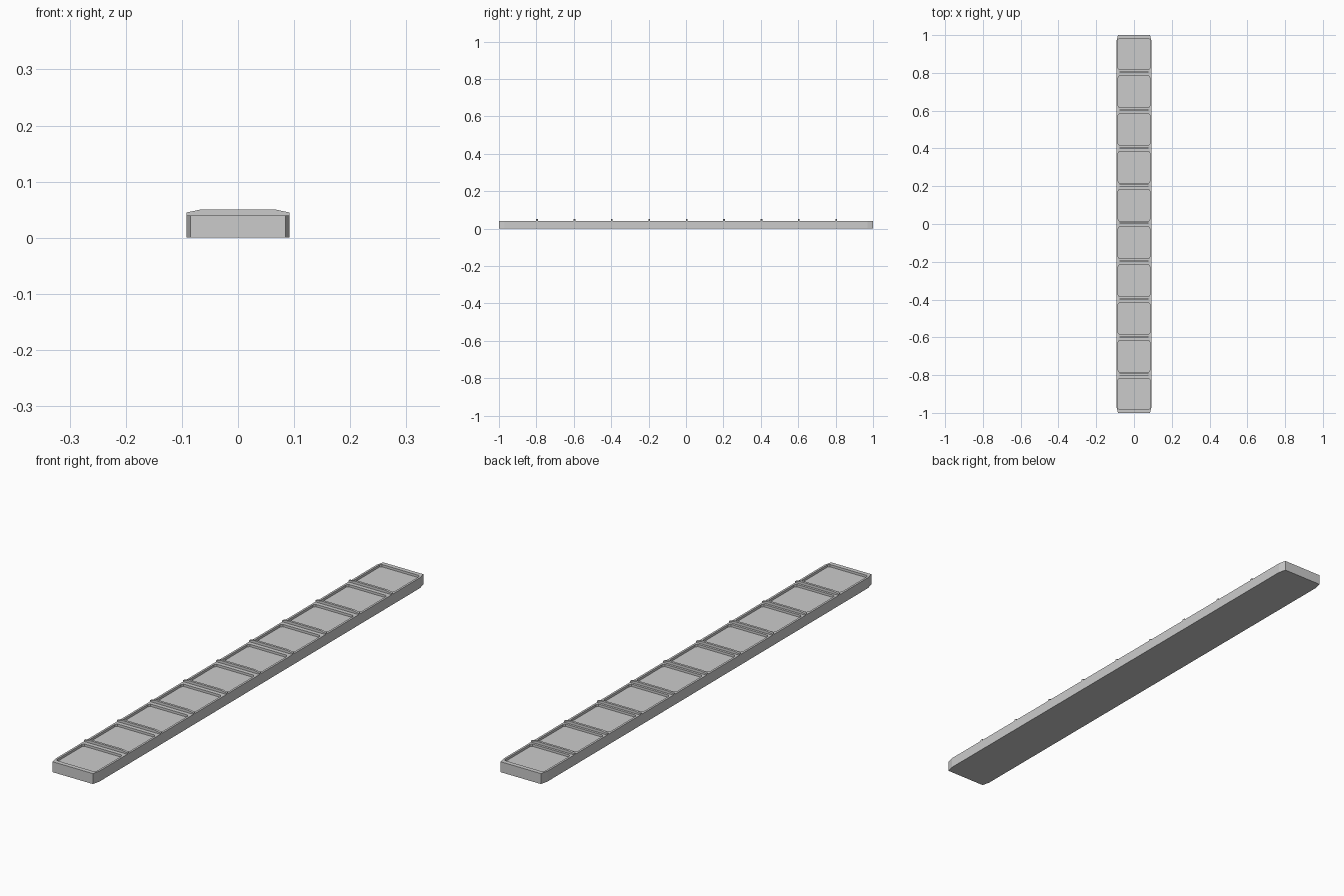
import bpy, bmesh

if "Cube" in bpy.data.objects:
    bpy.data.objects.remove(bpy.data.objects["Cube"])

PITCH = 0.2


def prism(bm, points, axis_vec):
    """Extrude a closed polygon of 3D points along a vector."""
    face = bm.faces.new([bm.verts.new(p) for p in points])
    out = bmesh.ops.extrude_face_region(bm, geom=[face])
    verts = [v for v in out["geom"] if isinstance(v, bmesh.types.BMVert)]
    bmesh.ops.translate(bm, verts=verts, vec=axis_vec)


def finish(name, bm):
    bmesh.ops.recalc_face_normals(bm, faces=bm.faces)
    mesh = bpy.data.meshes.new(name)
    bm.to_mesh(mesh)
    bm.free()
    obj = bpy.data.objects.new(name, mesh)
    bpy.context.collection.objects.link(obj)
    return obj


def chamfered(hx, hy, cx, cy, y0, z):
    """Rectangle outline with clipped corners."""
    return [(hx, y0 - hy + cy, z), (hx, y0 + hy - cy, z),
            (hx - cx, y0 + hy, z), (-hx + cx, y0 + hy, z),
            (-hx, y0 + hy - cy, z), (-hx, y0 - hy + cy, z),
            (-hx + cx, y0 - hy, z), (hx - cx, y0 - hy, z)]


# Long slab with tapered ends
bm = bmesh.new()
prism(bm, chamfered(0.092, 1.0, 0.007, 0.03, 0, 0), (0, 0, 0.04))
slab = finish("slab", bm)

# Shallow recessed panels cut into the top
bm = bmesh.new()
for i in range(10):
    prism(bm, chamfered(0.084, 0.083, 0.006, 0.008, -0.9 + i * PITCH, 0.031), (0, 0, 0.03))
cutter = finish("panel_cutter", bm)
cut = slab.modifiers.new("panels", 'BOOLEAN')
cut.operation = 'DIFFERENCE'
cut.solver = 'EXACT'
cut.object = cutter
bpy.context.view_layer.objects.active = slab
bpy.ops.object.modifier_apply(modifier=cut.name)
bpy.data.objects.remove(cutter, do_unlink=True)

# Cross ridges between panels, with sloping ends
bm = bmesh.new()
for i in range(1, 10):
    y = -1 + i * PITCH
    profile = [(-0.092, 0.035), (0.092, 0.035), (0.092, 0.045),
               (0.068, 0.05), (-0.068, 0.05), (-0.092, 0.045)]
    prism(bm, [(x, y - 0.001, z) for x, z in profile], (0, 0.009, 0))
finish("cross_ridges", bm)
